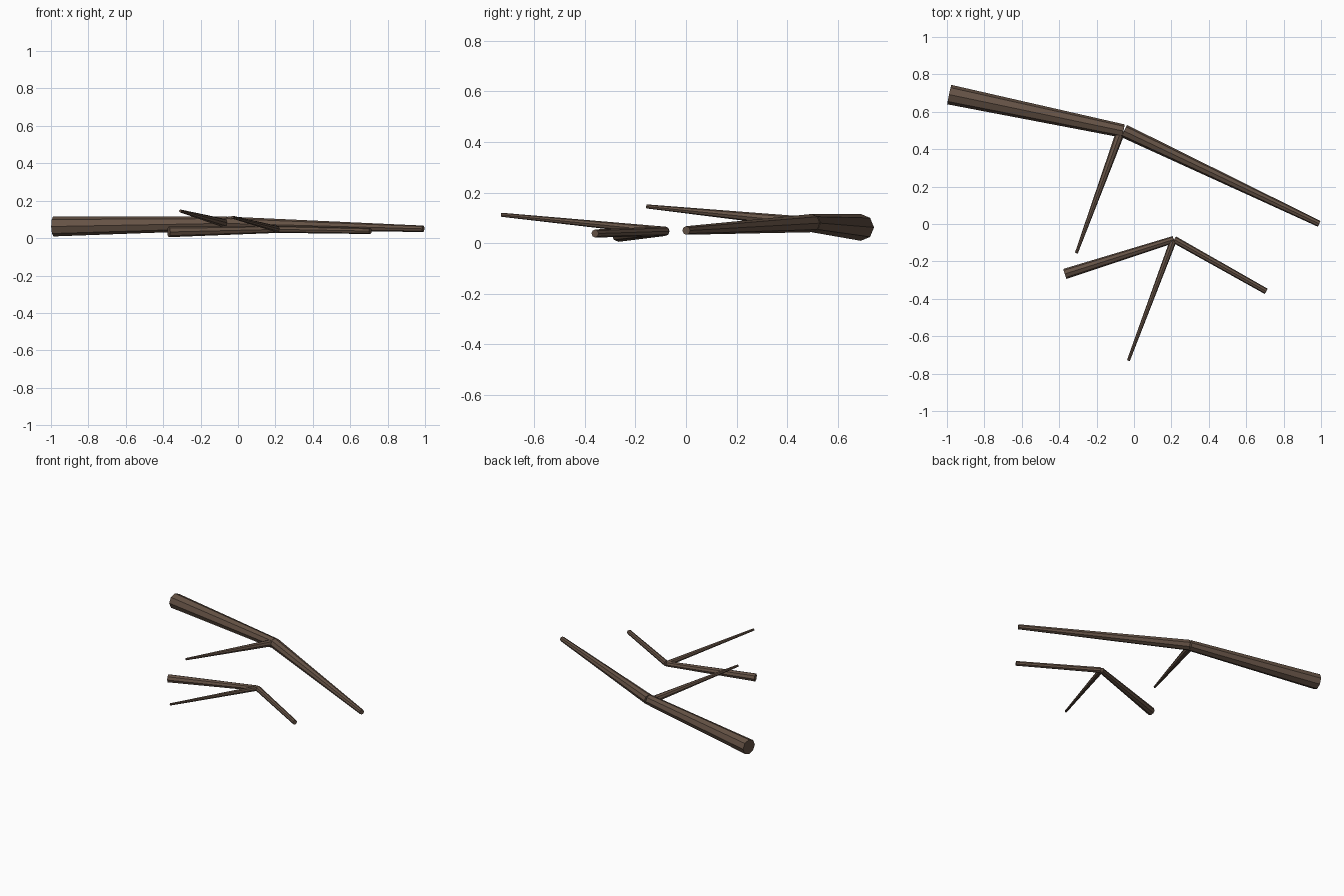
import bpy
from mathutils import Vector

if "Cube" in bpy.data.objects:
    bpy.data.objects.remove(bpy.data.objects["Cube"])

bark = bpy.data.materials.new("bark_brown")
bark.diffuse_color = (0.130, 0.085, 0.060, 1)
bark.use_nodes = True
bark.node_tree.nodes["Principled BSDF"].inputs["Base Color"].default_value = bark.diffuse_color


def limb(name, a, b, r1, r2, sides=8):
    """Tapered stick from a (radius r1) to b (radius r2)."""
    a, b = Vector(a), Vector(b)
    d = b - a
    bpy.ops.mesh.primitive_cone_add(vertices=sides, radius1=r1, radius2=r2, depth=d.length,
                                    location=(a + b) / 2,
                                    rotation=d.to_track_quat('Z', 'Y').to_euler())
    ob = bpy.context.object
    ob.name = name
    ob.data.materials.append(bark)


# large fallen branch
limb("large_branch_base", (-0.988, 0.692, 0.062), (-0.057, 0.497, 0.079), 0.053, 0.036)
limb("large_branch_tip", (-0.053, 0.497, 0.079), (0.990, 0.001, 0.050), 0.036, 0.017)
limb("large_branch_twig", (-0.070, 0.497, 0.079), (-0.308, -0.155, 0.145), 0.024, 0.008)

# small fallen branch
limb("small_branch_base", (-0.370, -0.267, 0.033), (0.212, -0.083, 0.047), 0.028, 0.019)
limb("small_branch_tip", (0.215, -0.083, 0.047), (0.707, -0.360, 0.038), 0.019, 0.016)
limb("small_branch_twig", (0.212, -0.083, 0.047), (-0.030, -0.730, 0.112), 0.018, 0.008)
